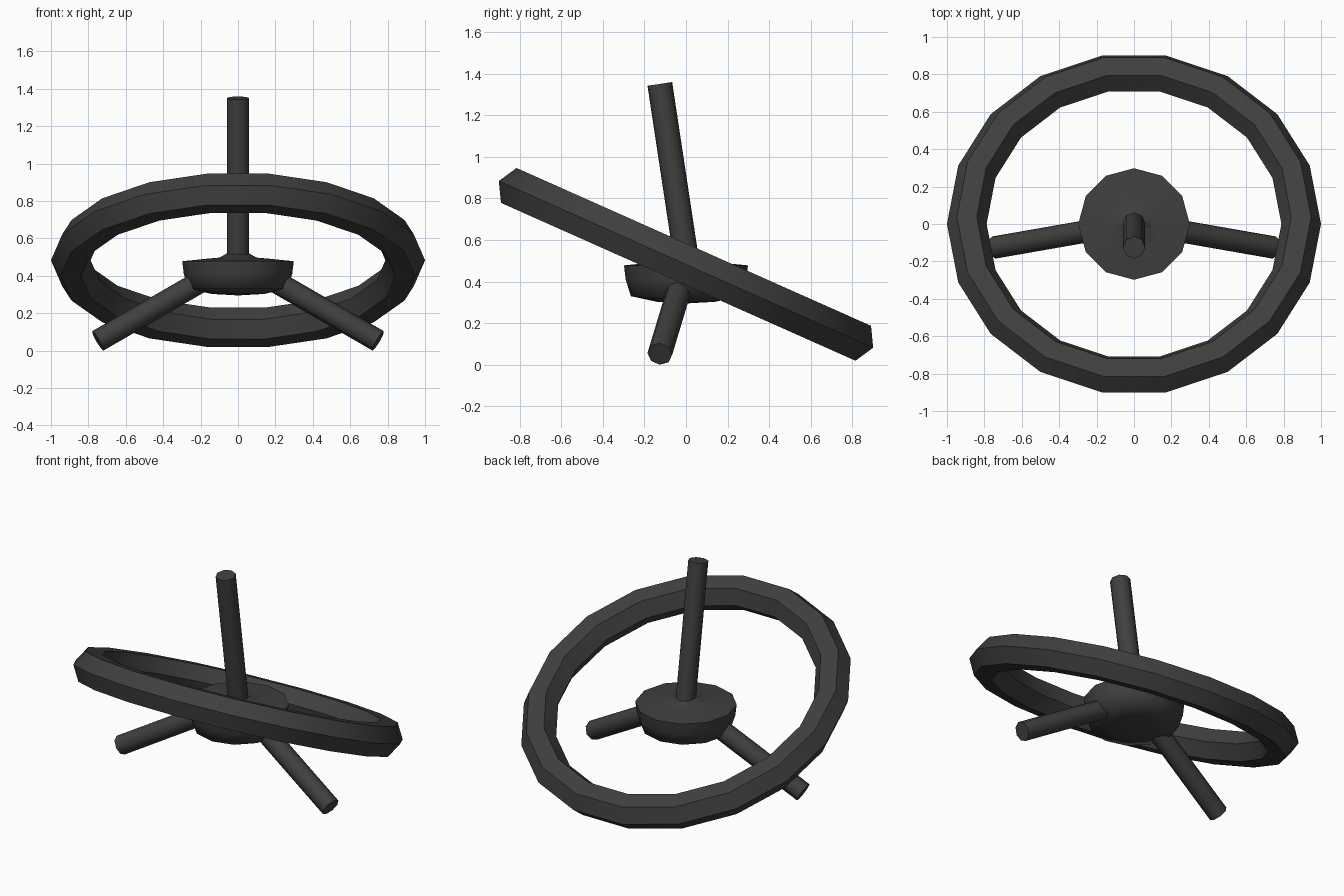
import bpy
import bmesh
from math import radians, cos, sin, tau
from mathutils import Matrix

cube = bpy.data.objects.get("Cube")
if cube:
    bpy.data.objects.remove(cube, do_unlink=True)

mat = bpy.data.materials.new("charcoal")
mat.use_nodes = True
colour = (0.05, 0.05, 0.05, 1)
mat.diffuse_color = colour
mat.node_tree.nodes["Principled BSDF"].inputs["Base Color"].default_value = colour


def finish(bm, name, smooth_angle):
    """Turn a bmesh into a shaded object."""
    bmesh.ops.recalc_face_normals(bm, faces=bm.faces)
    mesh = bpy.data.meshes.new(name)
    bm.to_mesh(mesh)
    bm.free()
    mesh.materials.append(mat)
    obj = bpy.data.objects.new(name, mesh)
    bpy.context.collection.objects.link(obj)
    bpy.ops.object.select_all(action="DESELECT")
    obj.select_set(True)
    bpy.context.view_layer.objects.active = obj
    bpy.ops.object.shade_smooth_by_angle(angle=radians(smooth_angle))
    return obj


def lathe(name, profile, steps, closed, smooth_angle):
    """Spin a (radius, height) profile round z."""
    bm = bmesh.new()
    verts = [bm.verts.new((r, 0, z)) for r, z in profile]
    pairs = list(zip(verts, verts[1:]))
    if closed:
        pairs.append((verts[-1], verts[0]))
    edges = [bm.edges.new(p) for p in pairs]
    bmesh.ops.spin(bm, geom=verts + edges, axis=(0, 0, 1), cent=(0, 0, 0),
                   angle=tau, steps=steps, use_duplicate=False)
    bmesh.ops.remove_doubles(bm, verts=bm.verts, dist=0.0005)
    return finish(bm, name, smooth_angle)


# Tilted rim with a hexagonal section
hexagon = [(0.894 + 0.106 * cos(i * tau / 6), 0.106 * sin(i * tau / 6)) for i in range(6)]
rim = lathe("rim", hexagon, 18, True, 45)
rim.location.z = 0.483
rim.rotation_euler.x = radians(-24)

# Shallow rounded hub with a low domed top
lathe("hub", [(0, 0.295), (0.14, 0.303), (0.265, 0.33), (0.29, 0.41), (0.298, 0.478),
              (0.16, 0.492), (0.09, 0.498), (0.05, 0.52), (0, 0.52)], 12, False, 75)

# Three spokes fanned about the y axis, all leaning forward
LENGTH = 0.875
for name, turn in (("upper_spoke", 0), ("left_spoke", 120), ("right_spoke", -120)):
    bm = bmesh.new()
    bmesh.ops.create_cone(bm, cap_ends=True, segments=8, radius1=0.06, radius2=0.06,
                          depth=LENGTH, matrix=Matrix.Translation((0, 0, LENGTH / 2)))
    place = (Matrix.Translation((0, 0.005, 0.485)) @ Matrix.Rotation(radians(turn), 4, "Y")
             @ Matrix.Rotation(radians(8.6), 4, "X"))
    bmesh.ops.transform(bm, matrix=place, verts=bm.verts)
    finish(bm, name, 50)
